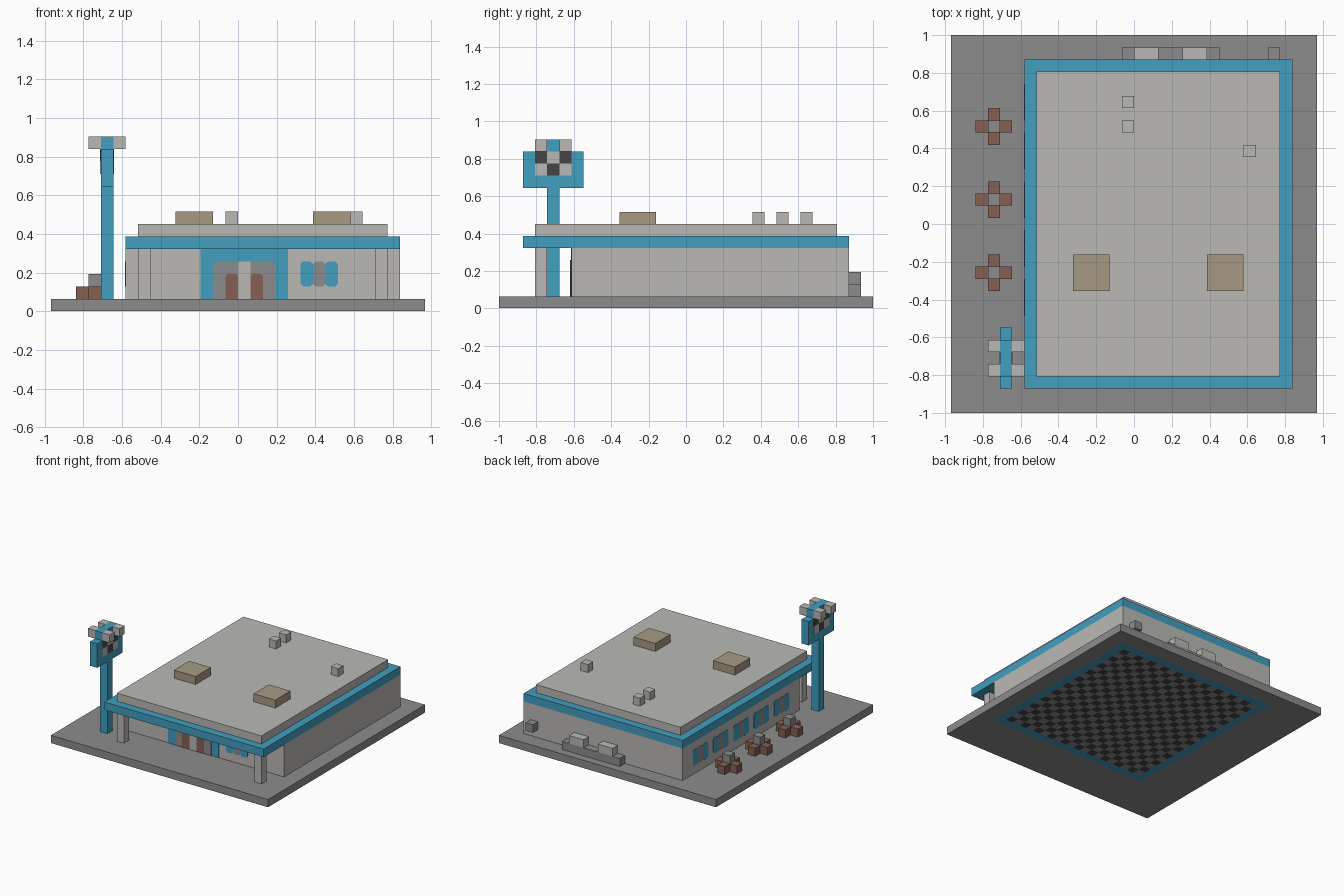
import bpy, bmesh
from mathutils import Vector

if "Cube" in bpy.data.objects:
    bpy.data.objects.remove(bpy.data.objects["Cube"], do_unlink=True)

U = 2 / 31  # edge of one building block


def material(name, rgb):
    m = bpy.data.materials.new(name)
    m.use_nodes = True
    m.diffuse_color = (*rgb, 1)
    m.node_tree.nodes["Principled BSDF"].inputs["Base Color"].default_value = (*rgb, 1)
    return m


BLUE = material("blue", (0.054, 0.342, 0.527))
LIGHT = material("light_grey", (0.49, 0.485, 0.46))
GREY = material("grey", (0.262, 0.262, 0.262))
BROWN = material("brown", (0.238, 0.117, 0.089))
TAN = material("tan", (0.386, 0.323, 0.231))
DARK = material("dark_grey", (0.058, 0.058, 0.058))


def place(i, j, k):
    """Block grid position to world position."""
    return Vector(((i - 15) * U, (j - 15.5) * U, k * U))


def finish(bm, name, *mats):
    mesh = bpy.data.meshes.new(name)
    bm.to_mesh(mesh)
    bm.free()
    for m in mats:
        mesh.materials.append(m)
    ob = bpy.data.objects.new(name, mesh)
    bpy.context.collection.objects.link(ob)
    return ob


def box(name, mat, low, high):
    """Box between two block grid corners."""
    a, b = place(*low), place(*high)
    bm = bmesh.new()
    bmesh.ops.create_cube(bm, size=1)
    bmesh.ops.scale(bm, vec=b - a, verts=bm.verts)
    bmesh.ops.translate(bm, vec=(a + b) / 2, verts=bm.verts)
    return finish(bm, name, mat)


def plate(name, mat, origin, across, out, w0, w1, k0, k1, depth=0.003, cut=0.0, cut_low=True):
    """Thin upright panel on a wall, optionally with clipped corners."""
    c, d = cut, cut if cut_low else 0
    outline = [(w0 + d, k0), (w1 - d, k0), (w1, k0 + d), (w1, k1 - c),
               (w1 - c, k1), (w0 + c, k1), (w0, k1 - c), (w0, k0 + d)]
    bm = bmesh.new()
    verts = [bm.verts.new(origin + across * w * U + Vector((0, 0, k * U))) for w, k in outline]
    bmesh.ops.remove_doubles(bm, verts=verts, dist=1e-5)
    face = bm.faces.new(list(bm.verts))
    ext = bmesh.ops.extrude_face_region(bm, geom=[face])["geom"]
    bmesh.ops.translate(bm, vec=out * depth, verts=[v for v in ext if isinstance(v, bmesh.types.BMVert)])
    bmesh.ops.recalc_face_normals(bm, faces=bm.faces)
    return finish(bm, name, mat)


X, Y = Vector((1, 0, 0)), Vector((0, 1, 0))

# Ground slab, with the tiled floor showing on its underside
box("ground_slab", GREY, (0, 0, 0.03), (30, 31, 1))
bm = bmesh.new()
bmesh.ops.create_grid(bm, x_segments=22, y_segments=23, size=0.5)
bmesh.ops.scale(bm, vec=(22 * U, 23 * U, 1), verts=bm.verts)
bmesh.ops.translate(bm, vec=place(17, 17.5, 0), verts=bm.verts)
bmesh.ops.reverse_faces(bm, faces=bm.faces)
for f in bm.faces:
    p = f.calc_center_median() / U + Vector((15, 15.5, 0))
    i, j = int(p.x), int(p.y)
    edge = i in (6, 27) or j in (6, 28)
    f.material_index = 2 if edge else (i + j) % 2
finish(bm, "floor_tiles", GREY, DARK, BLUE)

# Building, canopy band, roof and porch posts
box("walls", LIGHT, (6, 6, 1), (28, 29, 5))
box("canopy_band", BLUE, (6, 2, 5), (28, 29, 6))
box("roof", LIGHT, (7, 3, 6), (27, 28, 7))
for side, i in (("right", 7), ("left", 26)):
    box(side + "_porch_post", LIGHT, (i, 3, 1), (i + 1, 4, 5))

# Roof units
for i in (10, 21):
    box("roof_unit", TAN, (i, 10, 7), (i + 3, 13, 8))
for i, j in ((14, 23), (14, 25), (24, 21)):
    box("roof_vent", LIGHT, (i, j, 7), (i + 1, j + 1, 8))


def window(origin, across, out, start):
    for n, mat in enumerate((BLUE, GREY, BLUE)):
        plate("window_pane", mat, origin, across, out, start + n, start + n + 1, 2, 4, cut=0.2)


# Front entrance and front window
front = place(0, 6, 0)
plate("entrance_frame", BLUE, front, X, -Y, 12, 19, 1, 5)
plate("entrance_recess", GREY, front, X, -Y, 13, 18, 1, 4, 0.005, 0.25, False)
plate("entrance_middle", LIGHT, front, X, -Y, 15, 16, 1, 4, 0.007)
for i in (14, 16):
    plate("entrance_door", BROWN, front, X, -Y, i, i + 1, 1, 3, 0.007, 0.2, False)
window(front, X, -Y, 20)

# Side windows
for j in range(8, 28, 4):
    window(place(6, 15.5, 0) - Y * 15.5 * U, Y, -X, j)

# Outdoor tables, each with four seats
for j in (11, 17, 23):
    box("table_seats_across", BROWN, (2, j, 1), (5, j + 1, 2))
    for dj in (-1, 1):
        box("table_seat", BROWN, (3, j + dj, 1), (4, j + dj + 1, 2))
    box("table_top", GREY, (3, j, 2), (4, j + 1, 3))

# Equipment along the back wall
box("back_ledge", GREY, (14, 29, 1), (22, 30, 2))
for i in (15, 19):
    box("back_ledge_unit", LIGHT, (i, 29, 2), (i + 2, 30, 3))
box("back_wall_box", GREY, (26, 29, 2), (27, 30, 3))

# Sign on a pole
box("sign_pole", BLUE, (4, 4, 1), (5, 5, 10))
box("sign_board", BLUE, (4, 2, 10), (5, 7, 13))
box("sign_crest", BLUE, (4, 3, 13), (5, 6, 14))
for i in (3, 5):
    for j in (3, 5):
        box("sign_cap", LIGHT, (i, j, 13), (i + 1, j + 1, 14))
for i, out in ((4, -X), (5, X)):
    origin = place(i, 0, 0)
    for j in (3, 4, 5):
        for k in (11, 12):
            mat = DARK if (j + k) % 2 else LIGHT
            plate("sign_patch", mat, origin, Y, out, j, j + 1, k, k + 1)
